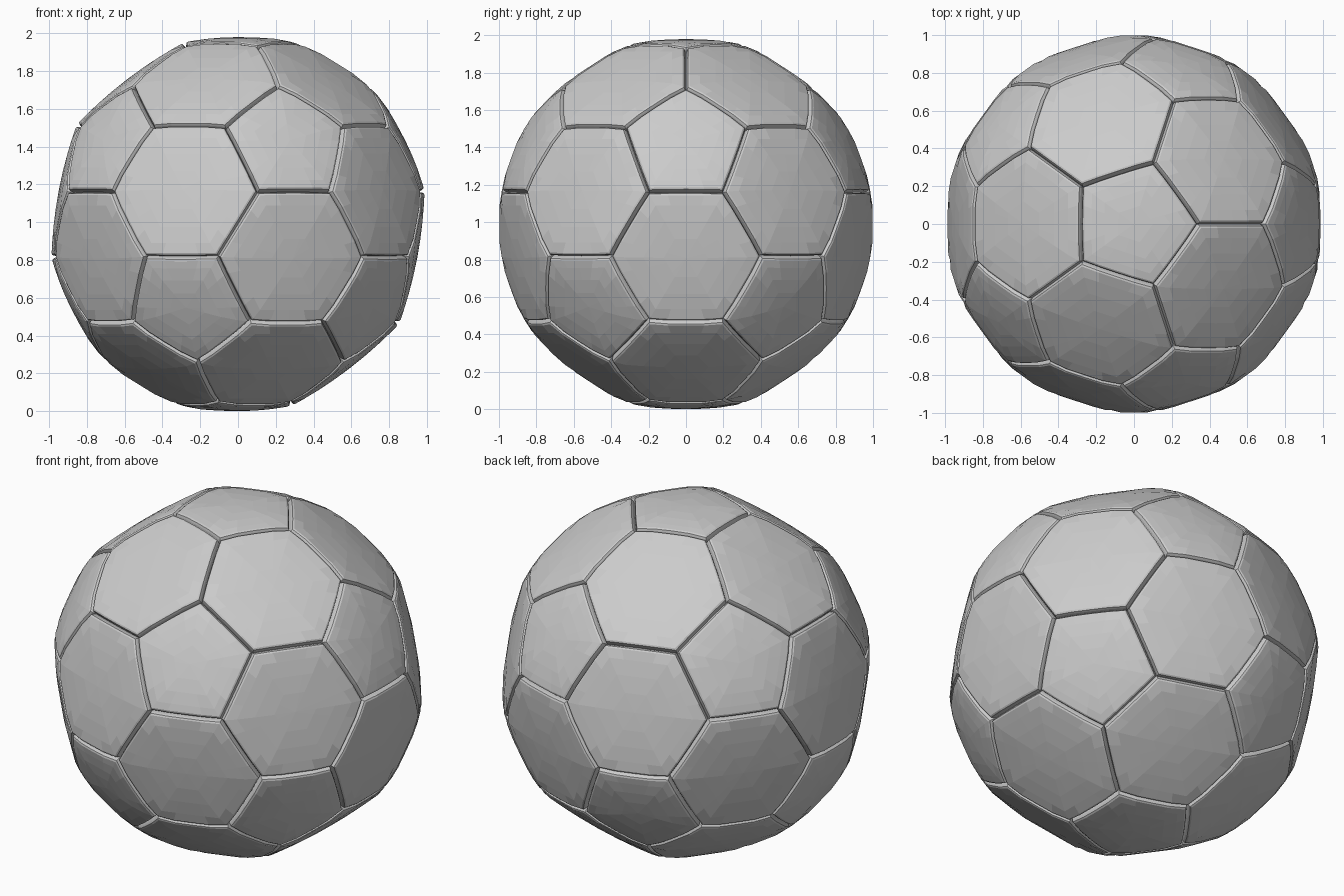
import bpy, bmesh, math
from itertools import combinations
from mathutils import Vector

cube = bpy.data.objects.get("Cube")
if cube:
    bpy.data.objects.remove(cube, do_unlink=True)

CENTRE = Vector((0, 0, 0.99))
SEGMENTS = 4            # facets along each panel edge
SEAM_RADIUS = 0.966     # bottom of the stitched groove
LIP_RADIUS = 1.004

leather = bpy.data.materials.new("light grey leather")
leather.use_nodes = True
grey = (0.6, 0.6, 0.6, 1)
leather.diffuse_color = grey
leather.node_tree.nodes["Principled BSDF"].inputs["Base Color"].default_value = grey


def icosahedron():
    points = [Vector((0, 0, 1)), Vector((0, 0, -1))]
    h = 1 / math.sqrt(5)
    for k in range(5):
        a = math.tau * k / 5
        p = Vector((2 * h * math.cos(a), 2 * h * math.sin(a), h))
        points += [p, -p]
    return points


def ordered(corners):
    """Sort corners counter-clockwise as seen from outside."""
    mid = sum(corners, Vector()) / len(corners)
    u = (corners[0] - mid).normalized()
    w = mid.normalized().cross(u)
    return sorted(corners, key=lambda c: math.atan2((c - mid).dot(w), (c - mid).dot(u)))


def add_panel(bm, corners):
    """One puffed panel: concentric rings from the sunken seam to the centre."""
    n = len(corners)
    mid = sum(corners, Vector()) / n
    inradius = ((corners[0] + corners[1]) / 2 - mid).length
    outline = [corners[i].lerp(corners[(i + 1) % n], s / SEGMENTS)
               for i in range(n) for s in range(SEGMENTS)]
    # share of the way from centre to seam, and how far the edge is tucked in
    rings = [(1, None), (1 - 0.006 / inradius, 0.016), (1 - 0.012 / inradius, 0.004),
             (1 - 0.022 / inradius, 0), (0.78, 0), (0.54, 0), (0.28, 0)]
    loops = []
    for t, tuck in rings:
        loop = []
        for p in outline:
            flat = mid.lerp(p, t)
            if tuck is None:
                radius = SEAM_RADIUS
            else:
                radius = min(flat.length + 0.05 - 0.027 * t * t, LIP_RADIUS) - tuck
            loop.append(bm.verts.new(CENTRE + flat.normalized() * radius))
        loops.append(loop)
    count = len(outline)
    for outer, inner in zip(loops, loops[1:]):
        for i in range(count):
            j = (i + 1) % count
            bm.faces.new((outer[i], outer[j], inner[j], inner[i]))
    hub = bm.verts.new(CENTRE + mid.normalized() * (mid.length + 0.05))
    for i in range(count):
        bm.faces.new((loops[-1][i], loops[-1][(i + 1) % count], hub))


def make_panels(name, outlines):
    bm = bmesh.new()
    for corners in outlines:
        add_panel(bm, corners)
    bmesh.ops.remove_doubles(bm, verts=bm.verts, dist=0.0002)
    bmesh.ops.recalc_face_normals(bm, faces=bm.faces)
    mesh = bpy.data.meshes.new(name)
    bm.to_mesh(mesh)
    bm.free()
    mesh.materials.append(leather)
    bpy.context.collection.objects.link(bpy.data.objects.new(name, mesh))


# Cut the corners off an icosahedron to get the panel outlines
tips = icosahedron()


def touching(a, b):
    return 0.4 < a.dot(b) < 0.5


def cut(a, b):
    p = a.lerp(b, 1 / 3)
    return p.normalized()


pentagons = [ordered([cut(a, b) for b in tips if touching(a, b)]) for a in tips]
hexagons = [ordered([cut(a, b) for a in trio for b in trio if a is not b])
            for trio in combinations(tips, 3)
            if all(touching(a, b) for a, b in combinations(trio, 2))]

make_panels("pentagon_panels", pentagons)
make_panels("hexagon_panels", hexagons)
